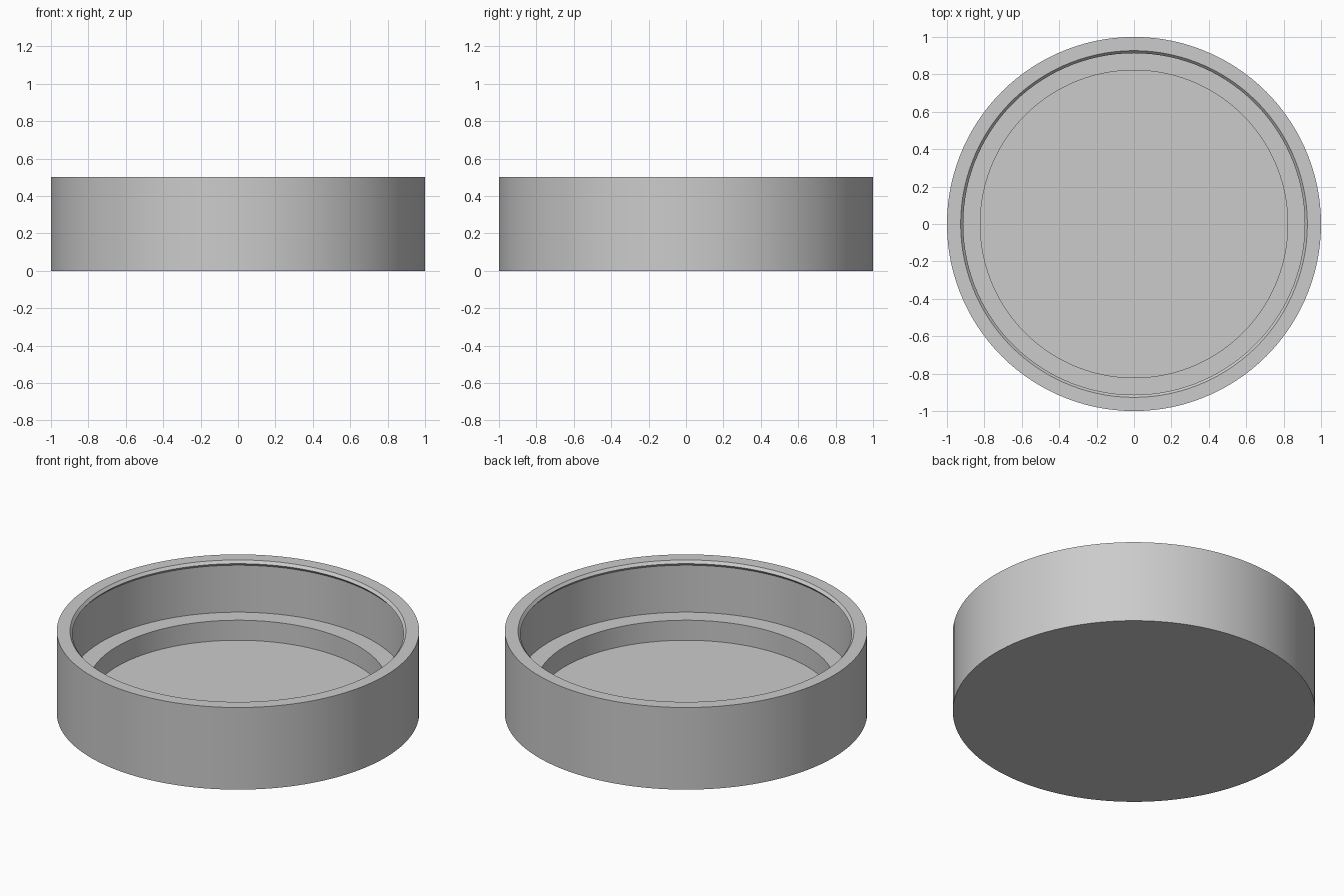
import bpy
import bmesh
from math import pi, radians
from mathutils import Matrix, Vector

cube = bpy.data.objects.get("Cube")
if cube:
    bpy.data.objects.remove(cube, do_unlink=True)

SEGMENTS = 120

# Single plain grey material
grey = bpy.data.materials.new("plain grey")
grey.use_nodes = True
colour = (0.6, 0.6, 0.6, 1)
grey.diffuse_color = colour
grey.node_tree.nodes["Principled BSDF"].inputs["Base Color"].default_value = colour


def lathe(name, profile):
    """Revolve a closed (radius, height) profile around z."""
    bm = bmesh.new()
    verts = [bm.verts.new((r, 0, z)) for r, z in profile]
    edges = [bm.edges.new(pair) for pair in zip(verts, verts[1:])]
    bmesh.ops.spin(bm, geom=verts + edges, cent=(0, 0, 0), axis=(0, 0, 1),
                   angle=2 * pi, steps=SEGMENTS, use_merge=False)
    bmesh.ops.remove_doubles(bm, verts=bm.verts, dist=0.0005)
    bmesh.ops.recalc_face_normals(bm, faces=bm.faces)
    mesh = bpy.data.meshes.new(name)
    bm.to_mesh(mesh)
    bm.free()
    mesh.materials.append(grey)
    obj = bpy.data.objects.new(name, mesh)
    bpy.context.collection.objects.link(obj)
    bpy.ops.object.select_all(action="DESELECT")
    obj.select_set(True)
    bpy.context.view_layer.objects.active = obj
    bpy.ops.object.shade_smooth_by_angle(angle=radians(20))
    return obj


# Round cap: solid base, recessed floor, step ledge and snap bead under the rim
lathe("round_cap", [
    (0, 0), (1, 0), (1, 0.5),            # underside and outer wall
    (0.927, 0.5),                        # rim
    (0.913, 0.484), (0.927, 0.468),      # snap bead
    (0.927, 0.182), (0.822, 0.182),      # inner wall and ledge
    (0.822, 0.06), (0, 0.06),            # recess and floor
])
